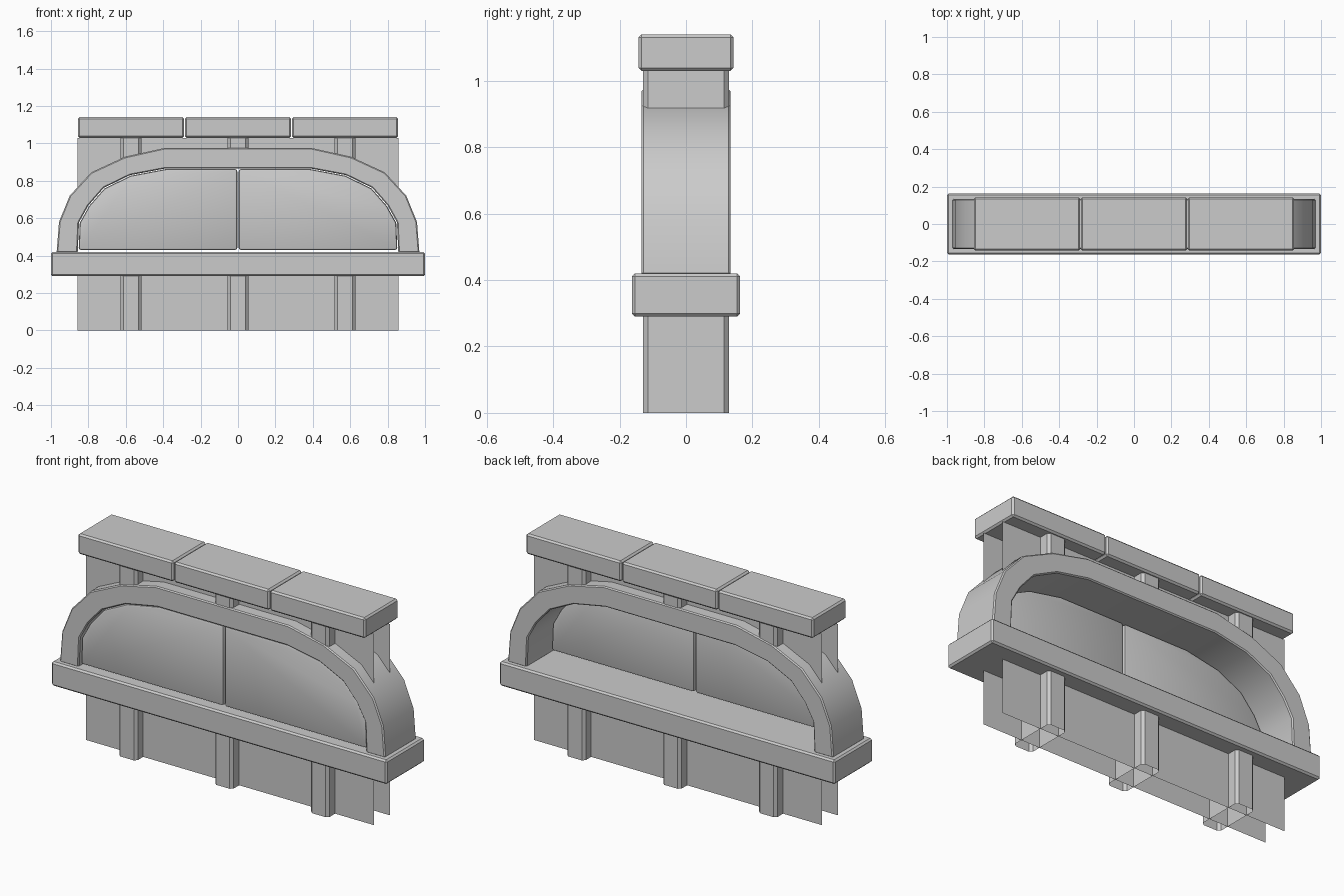
import bpy, bmesh

if "Cube" in bpy.data.objects:
    bpy.data.objects.remove(bpy.data.objects["Cube"])

# Right half of the arch, from the springing up to the flat crown (x, z)
OUTER = [(0.97, 0.415), (0.957, 0.58), (0.90, 0.72), (0.785, 0.845), (0.605, 0.928), (0.395, 0.975)]
INNER = [(0.857, 0.415), (0.85, 0.578), (0.80, 0.668), (0.718, 0.762), (0.578, 0.83), (0.387, 0.866)]
SHEET_Y = 0.069


def mirror_path(half):
    return half + [(-x, z) for x, z in reversed(half)]


def finish(name, bm, bevel=0.0, segments=1, angle=35):
    me = bpy.data.meshes.new(name)
    bm.to_mesh(me)
    bm.free()
    ob = bpy.data.objects.new(name, me)
    bpy.context.collection.objects.link(ob)
    bpy.ops.object.select_all(action='DESELECT')
    ob.select_set(True)
    bpy.context.view_layer.objects.active = ob
    if bevel:
        mod = ob.modifiers.new("Bevel", 'BEVEL')
        mod.width = bevel
        mod.segments = segments
        mod.limit_method = 'ANGLE'
        mod.angle_limit = 0.9
        bpy.ops.object.modifier_apply(modifier=mod.name)
    bpy.ops.object.shade_smooth_by_angle(angle=angle * 3.14159 / 180)
    return ob


def box(name, x, y, z, bevel=0.009, open_ends=False):
    bm = bmesh.new()
    bmesh.ops.create_cube(bm, size=1)
    for v in bm.verts:
        for i, (lo, hi) in enumerate((x, y, z)):
            v.co[i] = lo if v.co[i] < 0 else hi
    ob = None
    if open_ends:
        bm.normal_update()
        caps = [f for f in bm.faces if abs(f.normal.z) > 0.5]
        bmesh.ops.delete(bm, geom=caps, context='FACES_ONLY')
    ob = finish(name, bm, bevel)
    return ob


def prism(name, pts, y0, y1, bevel, segments):
    bm = bmesh.new()
    face = bm.faces.new([bm.verts.new((x, y0, z)) for x, z in pts])
    ext = bmesh.ops.extrude_face_region(bm, geom=[face])
    for v in ext['geom']:
        if isinstance(v, bmesh.types.BMVert):
            v.co.y = y1
    bmesh.ops.recalc_face_normals(bm, faces=bm.faces)
    return finish(name, bm, bevel, segments)


# Window sill
box("sill", (-1, 1), (-0.163, 0.163), (0.29, 0.42))

# Three coping blocks along the top
W = 1.716 / 3
for i in range(3):
    x0 = -0.858 + i * W
    box(f"coping_block_{i + 1}", (x0 + 0.002, x0 + W - 0.002), (-0.143, 0.143), (1.03, 1.14))

# Arch frame, swept as a rectangular ring section
bm = bmesh.new()
rings = []
for (ox, oz), (ix, iz) in zip(mirror_path(OUTER), mirror_path(INNER)):
    rings.append([bm.verts.new(c) for c in
                  ((ox, -0.134, oz), (ox, 0.134, oz), (ix, 0.134, iz), (ix, -0.134, iz))])
for a, b in zip(rings, rings[1:]):
    for k in range(4):
        n = (k + 1) % 4
        bm.faces.new((a[k], a[n], b[n], b[k]))
bm.faces.new(rings[0])
bm.faces.new(rings[-1])
bmesh.ops.recalc_face_normals(bm, faces=bm.faces)
finish("arch_frame", bm, 0.006)

# Two shutter panels closing the front of the opening
for side, s in (("left", -1), ("right", 1)):
    pts = [(s * 0.004, 0.43), (s * 0.852, 0.43)]
    pts += [(s * (x - 0.004), z - 0.003) for x, z in INNER[1:]] + [(s * 0.004, 0.863)]
    prism(f"shutter_{side}", pts, -0.122, -0.071, 0.012, 2)

# Thin wall sheets: below the sill and around the arch, front and back
mid = [((a + c) / 2, (b + d) / 2) for (a, b), (c, d) in zip(OUTER, INNER)]
edge = mirror_path([(0.858, 0.67)] + mid[2:])
for label, y in (("front", -SHEET_Y), ("back", SHEET_Y)):
    bm = bmesh.new()
    strips = [((0.858, 0), (-0.858, 0), 0.35)]
    strips += [(p, q, 1.03) for p, q in zip(edge, edge[1:])]
    for (ax, az), (bx, bz), top in strips:
        corners = [(ax, y, az), (bx, y, bz), (bx, y, top), (ax, y, top)]
        if y < 0:
            corners.reverse()
        f = bm.faces.new([bm.verts.new(c) for c in corners])
        f.normal_update()
        if f.normal.y * y < 0:
            f.normal_flip()
    bmesh.ops.remove_doubles(bm, verts=bm.verts, dist=0.0001)
    finish(f"wall_sheet_{label}", bm)

# Hollow posts, interrupted by the window opening
for label, x, z in (("left", -0.572, 0.87), ("centre", 0, 0.92), ("right", 0.572, 0.87)):
    for part, span in (("lower", (0, 0.35)), ("upper", (z, 1.035))):
        box(f"post_{label}_{part}", (x - 0.055, x + 0.055), (-0.129, 0.129), span, 0.014, True)
